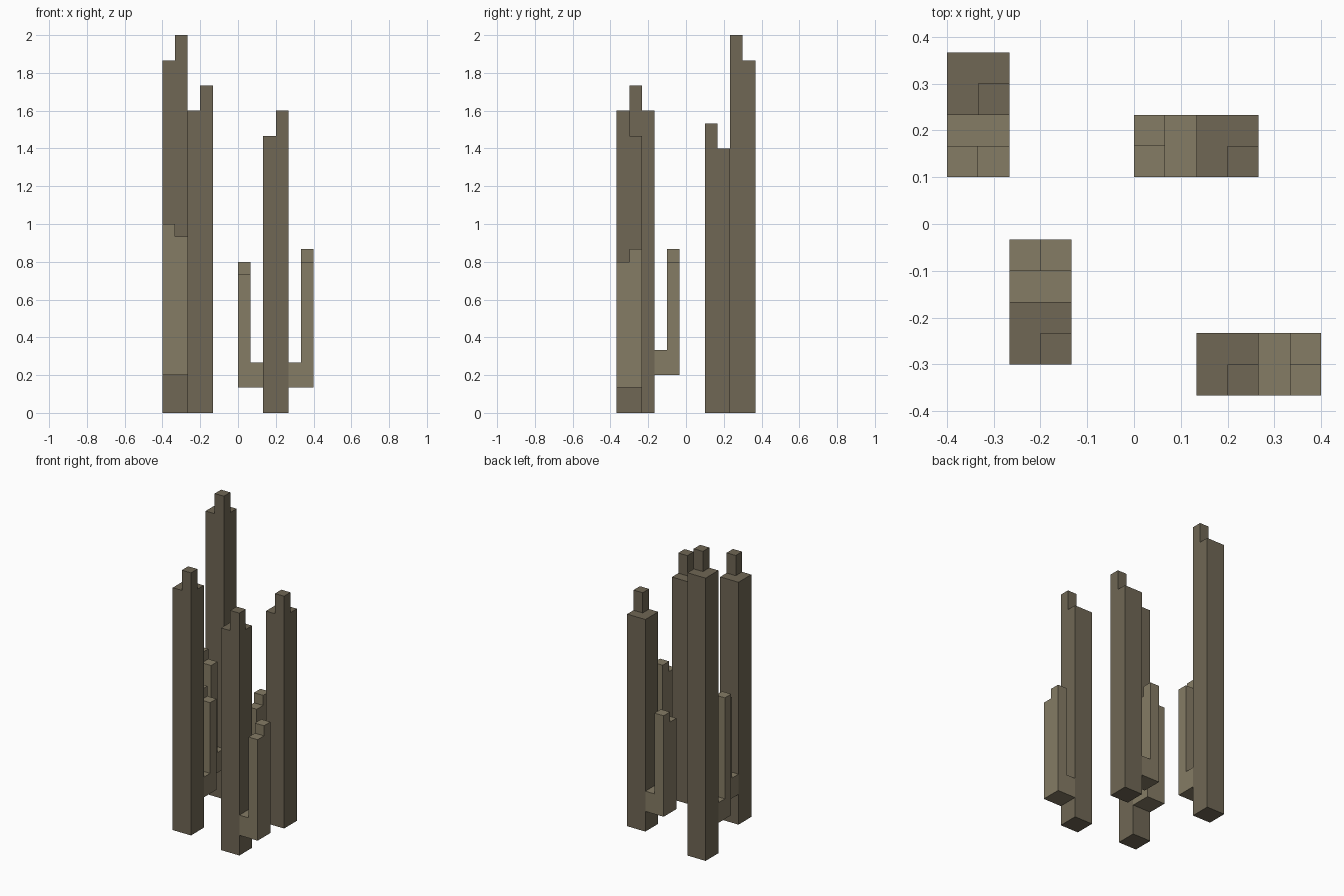
import bpy, bmesh
from itertools import product
from mathutils import Vector

if "Cube" in bpy.data.objects:
    bpy.data.objects.remove(bpy.data.objects["Cube"])

U = 1 / 15  # one block of the grid

def material(name, rgb):
    m = bpy.data.materials.new(name)
    m.diffuse_color = (*rgb, 1)
    m.use_nodes = True
    m.node_tree.nodes["Principled BSDF"].inputs["Base Color"].default_value = m.diffuse_color
    return m

TRUNK = material("dark_bark", (0.16, 0.135, 0.09))
ARM = material("light_bark", (0.235, 0.2, 0.13))

def block_part(name, boxes, mat):
    """Merge boxes (low corner, high corner, in blocks) into one clean outer shell."""
    cells = {c for lo, hi in boxes
             for c in product(*(range(a, b) for a, b in zip(lo, hi)))}
    bm = bmesh.new()
    for c in cells:
        for axis, side in product(range(3), (0, 1)):
            near = list(c)
            near[axis] += 2 * side - 1
            if tuple(near) in cells:
                continue
            a, b = Vector((0, 0, 0)), Vector((0, 0, 0))
            a[(axis + 1) % 3] = b[(axis + 2) % 3] = 1
            o = Vector(c)
            o[axis] += side
            ring = [o, o + a, o + a + b, o + b]
            if not side:
                ring.reverse()
            # the layout sits half a block off the grid in y
            bm.faces.new([bm.verts.new((p + Vector((0, -0.5, 0))) * U) for p in ring])
    bmesh.ops.remove_doubles(bm, verts=bm.verts, dist=1e-4)
    bmesh.ops.dissolve_limit(bm, angle_limit=0.02, verts=bm.verts, edges=bm.edges)
    me = bpy.data.meshes.new(name)
    bm.to_mesh(me)
    bm.free()
    me.materials.append(mat)
    bpy.context.collection.objects.link(bpy.data.objects.new(name, me))

def plant(name, x, y, height, tip, arm_dir, arm_z, tops):
    """Trunk of 2x2 blocks with a corner tip, and a bent arm with two stepped halves."""
    # trunk and tip
    block_part(name + "_trunk", [((x, y, 0), (x + 2, y + 2, height)),
                                 ((x + 1, y, height), (x + 2, y + 1, tip))], TRUNK)
    # arm: elbow against the trunk, then two uprights of different height
    dx, dy = arm_dir
    ax, ay = x + 2 * dx, y + 2 * dy
    boxes = [((ax, ay, arm_z), (ax + 2, ay + 2, arm_z + 2))]
    for i, top in enumerate(tops):
        ux = ax + (max(dx, 0) if dx else i)
        uy = ay + (max(dy, 0) if dy else i)
        boxes.append(((ux, uy, arm_z), (ux + 1, uy + 1, top)))
    block_part(name + "_arm", boxes, ARM)

plant("back_left", -6, 4, 28, 30, (0, -1), 3, (15, 14))
plant("back_right", 2, 2, 21, 23, (-1, 0), 2, (11, 12))
plant("front_left", -4, -4, 24, 26, (0, 1), 3, (13, 12))
plant("front_right", 2, -5, 22, 24, (1, 0), 2, (12, 13))
